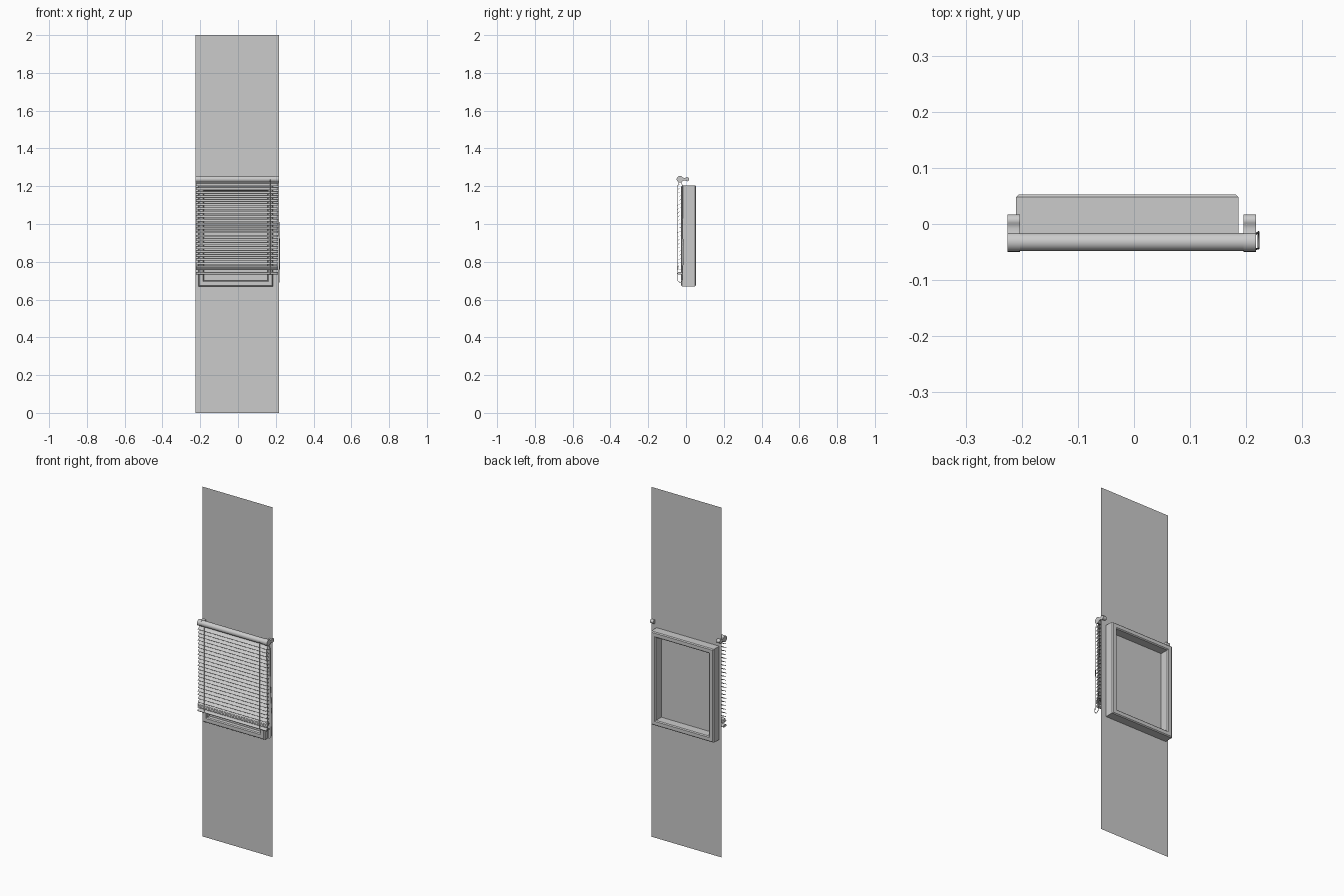
import bpy, bmesh, math
from mathutils import Vector

if "Cube" in bpy.data.objects:
    bpy.data.objects.remove(bpy.data.objects["Cube"])

def new_object(name, bm, smooth=True):
    me = bpy.data.meshes.new(name)
    bmesh.ops.recalc_face_normals(bm, faces=bm.faces)
    bm.to_mesh(me)
    bm.free()
    ob = bpy.data.objects.new(name, me)
    bpy.context.collection.objects.link(ob)
    if smooth:
        bpy.ops.object.select_all(action='DESELECT')
        ob.select_set(True)
        bpy.context.view_layer.objects.active = ob
        bpy.ops.object.shade_smooth_by_angle(angle=math.radians(35))
    return ob

def prism(bm, profile, x0, x1):
    """Extrude a closed (y, z) profile along x."""
    f = bm.faces.new([bm.verts.new((x0, y, z)) for y, z in profile])
    r = bmesh.ops.extrude_face_region(bm, geom=[f])
    vs = [v for v in r['geom'] if isinstance(v, bmesh.types.BMVert)]
    bmesh.ops.translate(bm, verts=vs, vec=(x1 - x0, 0, 0))

def arc(cy, cz, r, a0, a1, n):
    return [(cy + r * math.cos(math.radians(a0 + (a1 - a0) * i / n)),
             cz + r * math.sin(math.radians(a0 + (a1 - a0) * i / n))) for i in range(n + 1)]

def cord(name, splines, radius, cyclic=False):
    cu = bpy.data.curves.new(name, 'CURVE')
    cu.dimensions = '3D'
    cu.bevel_depth = radius
    cu.bevel_resolution = 1
    for pts in splines:
        s = cu.splines.new('POLY')
        s.points.add(len(pts) - 1)
        for p, co in zip(s.points, pts):
            p.co = (*co, 1)
        s.use_cyclic_u = cyclic
    ob = bpy.data.objects.new(name, cu)
    bpy.context.collection.objects.link(ob)

# Wall sheet
bm = bmesh.new()
bm.faces.new([bm.verts.new(p) for p in
              ((-0.225, 0, 0), (0.218, 0, 0), (0.218, 0, 2), (-0.225, 0, 2))])
new_object("wall", bm, False)

# Window frame: rectangular rings joined around, passing through the wall
X0, X1, Z0, Z1 = -0.21, 0.186, 0.67, 1.204
bm = bmesh.new()
rings = []
b = 0.005
for inset, y in ((0, -0.026 + b), (b, -0.026), (0.03 - b, -0.026), (0.03, -0.026 + b),
                 (0.03, 0.0527 - b), (0.03 - b, 0.0527), (b, 0.0527), (0, 0.0527 - b)):
    a = inset
    rings.append([bm.verts.new((x, y, z)) for x, z in
                  ((X0 + a, Z0 + a), (X1 - a, Z0 + a), (X1 - a, Z1 - a), (X0 + a, Z1 - a))])
for i, r in enumerate(rings):
    q = rings[(i + 1) % len(rings)]
    for j in range(4):
        k = (j + 1) % 4
        bm.faces.new((r[j], r[k], q[k], q[j]))
new_object("window_frame", bm)

# Head rail tube
CY, CZ = -0.032, 1.237
bm = bmesh.new()
prism(bm, arc(CY, CZ, 0.016, 0, 345, 23), -0.21, 0.203)
new_object("head_rail", bm)

# End brackets: round cup, narrow arm, rounded foot
for name, x0, x1 in (("left_bracket", -0.225, -0.2035), ("right_bracket", 0.1955, 0.217)):
    bm = bmesh.new()
    prism(bm, arc(CY, CZ, 0.0175, 30, 330, 20) + [(-0.008, CZ - 0.007)]
          + arc(0.006, CZ, 0.011, -130, 130, 14) + [(-0.008, CZ + 0.007)], x0, x1)
    new_object(name, bm)

# Curved, tilted slats plus a small stack at the bottom
SX0, SX1, SY = -0.223, 0.212, -0.033
def slat(bm, z, tilt):
    c, s = math.cos(tilt), math.sin(tilt)
    pts = []
    for off, order in ((0.0005, range(7)), (-0.0005, range(6, -1, -1))):
        for i in order:
            u = -0.0135 + 0.027 * i / 6
            w = 0.003 * (1 - (u / 0.0135) ** 2) + off
            pts.append((SY + u * c - w * s, z + u * s + w * c))
    prism(bm, pts, SX0, SX1)
bm = bmesh.new()
for i in range(21):
    slat(bm, 1.207 - i * 0.0208, math.radians(25))
for i in range(5):
    slat(bm, 0.777 - i * 0.005, math.radians(5))
new_object("slats", bm)

# Bottom rail
bm = bmesh.new()
prism(bm, arc(SY + 0.008, 0.739, 0.006, -90, 90, 6) + arc(SY - 0.008, 0.739, 0.006, 90, 270, 6),
      SX0, SX1)
new_object("bottom_rail", bm)

# Ladder cords front and back of the slats
cord("ladder_cords", [[(x, y, 1.235), (x, y, 0.735)]
                      for x in (-0.18, 0.17) for y in (SY - 0.0145, SY + 0.0145)], 0.001)

# Hanging pull loop on the right
loop = [(0.215, -0.03, 1.235), (0.215, -0.046, 1.20), (0.217, -0.045, 0.95), (0.22, -0.044, 0.75)]
loop += [(0.222, y, z) for y, z in arc(-0.031, 0.705, 0.013, 180, 360, 8)]
loop += [(0.222, -0.014, 0.85), (0.217, -0.018, 1.0), (0.215, -0.018, 1.20)]
cord("pull_cord", [loop], 0.0015, True)
